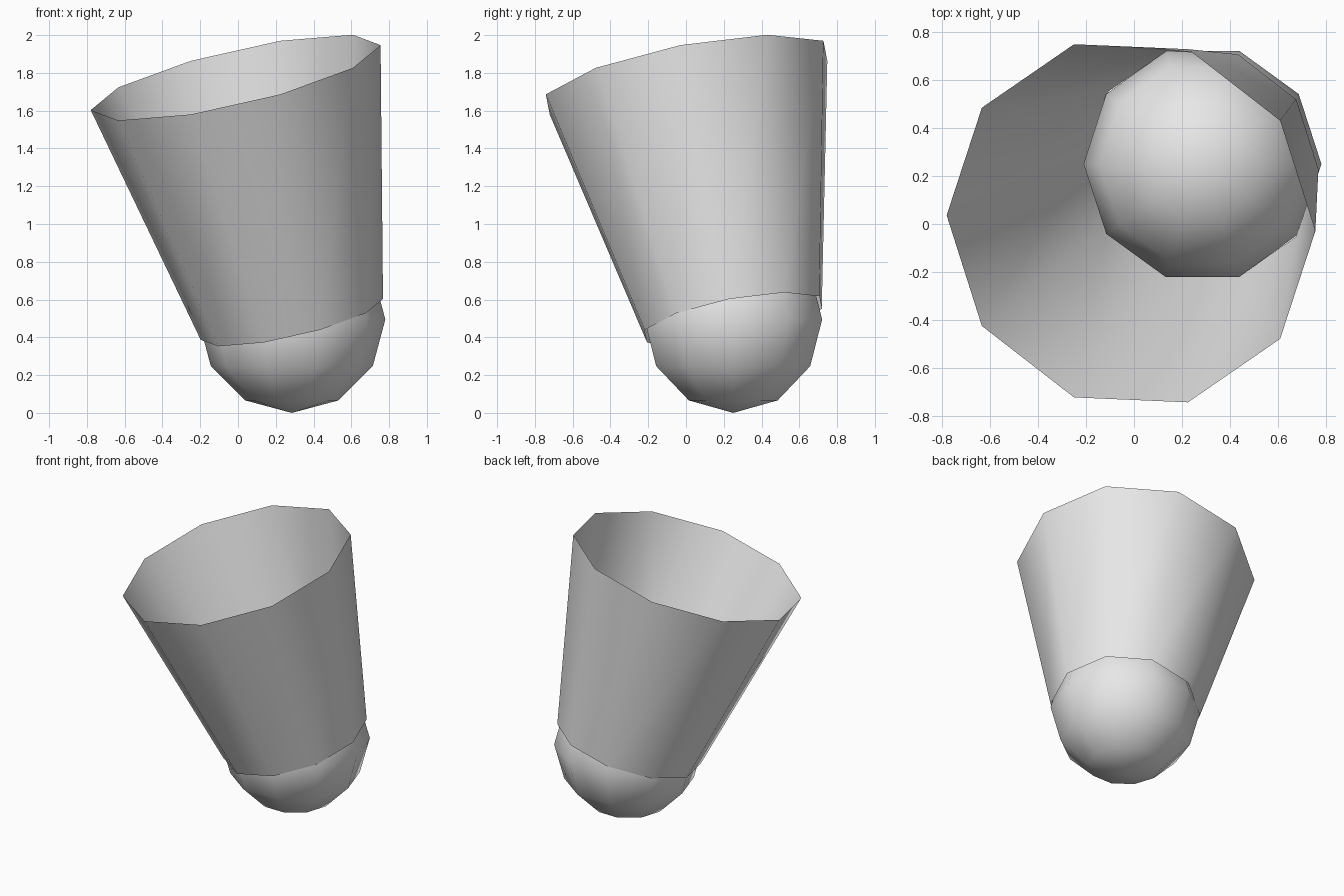
import bpy, bmesh
from math import sin, cos, pi, asin, atan2
from mathutils import Matrix, Vector

SIDES = 10
BALL_CENTRE = Vector((0.285, 0.25, 0.495))
BALL_RADIUS = 0.495
RIM_CENTRE = Vector((-0.0125, 0.003, 1.775))
RIM_RADIUS = 0.787

cube = bpy.data.objects.get("Cube")
if cube:
    bpy.data.objects.remove(cube, do_unlink=True)

grey = bpy.data.materials.new("light_grey")
grey.use_nodes = True
colour = (0.8, 0.8, 0.8, 1)
grey.diffuse_color = colour
grey.node_tree.nodes["Principled BSDF"].inputs["Base Color"].default_value = colour


def lathe(name, profile, matrix):
    """Spin (radius, height) points around z; zero radius makes a pole."""
    bm = bmesh.new()
    rings = []
    for r, z in profile:
        count = SIDES if r > 1e-4 else 1
        rings.append([bm.verts.new((r * cos(2 * pi * i / SIDES),
                                    r * sin(2 * pi * i / SIDES), z))
                      for i in range(count)])
    for low, high in zip(rings, rings[1:]):
        for i in range(SIDES):
            j = i + 1
            corners = [low[i % len(low)], low[j % SIDES % len(low)],
                       high[j % SIDES % len(high)], high[i % len(high)]]
            bm.faces.new(list(dict.fromkeys(corners)))
    for face in bm.faces:
        face.smooth = True
    mesh = bpy.data.meshes.new(name)
    bm.to_mesh(mesh)
    bm.free()
    mesh.materials.append(grey)
    obj = bpy.data.objects.new(name, mesh)
    obj.matrix_world = matrix
    bpy.context.collection.objects.link(obj)
    return obj


# Round ball at the base
steps = [-pi / 2 + pi * k / 6 for k in range(7)]
lathe("ball", [(BALL_RADIUS * cos(a), BALL_RADIUS * sin(a)) for a in steps],
      Matrix.Translation(BALL_CENTRE))

# Open flared sleeve, leaning away from the middle of the ball
axis = RIM_CENTRE - BALL_CENTRE
n = axis.normalized()
tilt = Matrix.Rotation(atan2(-n.y, n.z), 4, 'X') @ Matrix.Rotation(asin(n.x), 4, 'Y')
lathe("flared_sleeve", [(BALL_RADIUS, 0), (RIM_RADIUS, axis.length)],
      Matrix.Translation(BALL_CENTRE) @ tilt)
